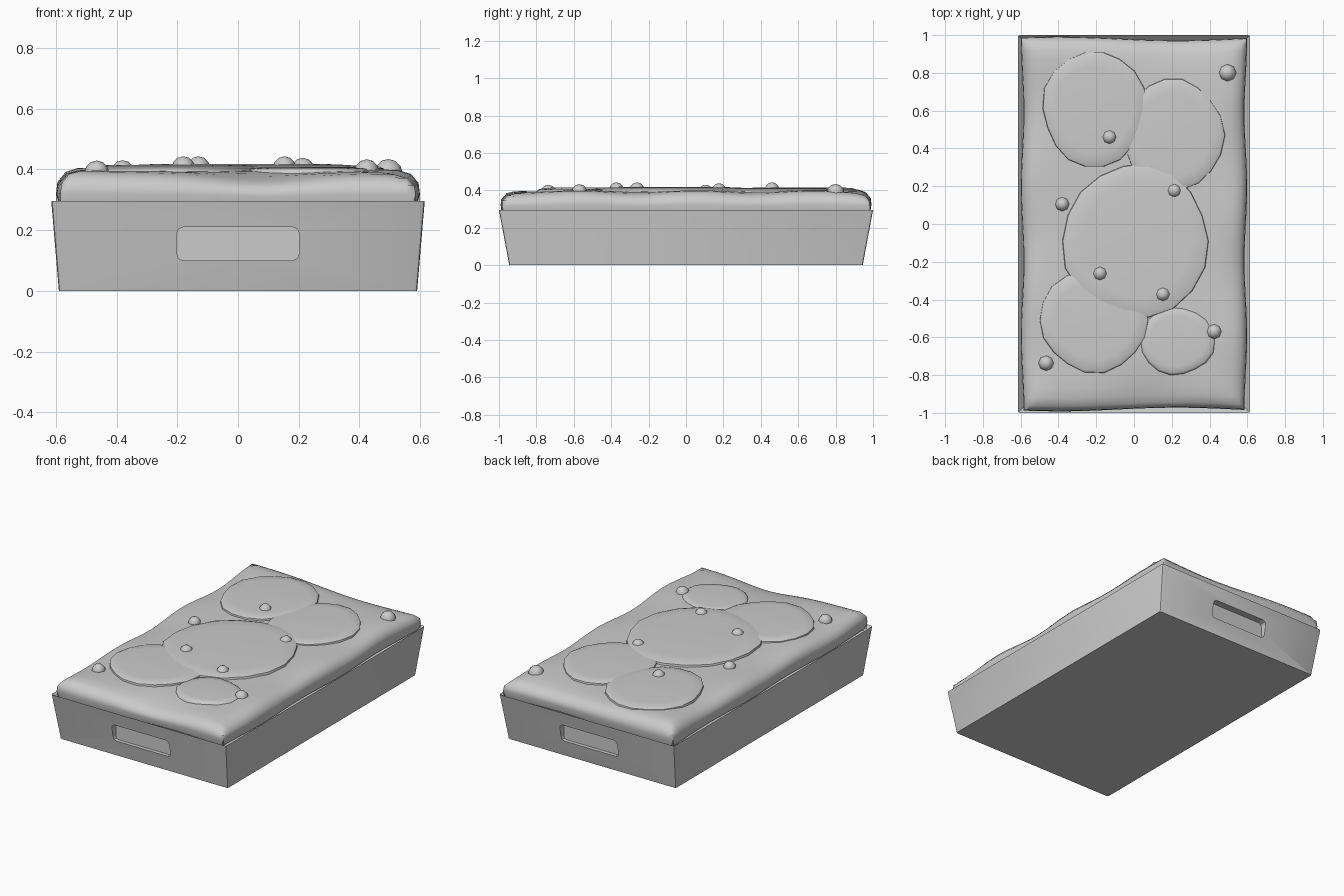
import bpy, bmesh, math
from mathutils import Vector

old = bpy.data.objects.get("Cube")
if old:
    bpy.data.objects.remove(old, do_unlink=True)

grey = bpy.data.materials.new("plain grey")
grey.use_nodes = True
colour = (0.6, 0.6, 0.6, 1)
grey.diffuse_color = colour
grey.node_tree.nodes["Principled BSDF"].inputs["Base Color"].default_value = colour


def finish(name, bm, angle=None):
    bmesh.ops.recalc_face_normals(bm, faces=bm.faces)
    mesh = bpy.data.meshes.new(name)
    bm.to_mesh(mesh)
    bm.free()
    mesh.materials.append(grey)
    ob = bpy.data.objects.new(name, mesh)
    bpy.context.collection.objects.link(ob)
    if angle:
        bpy.ops.object.select_all(action='DESELECT')
        bpy.context.view_layer.objects.active = ob
        ob.select_set(True)
        bpy.ops.object.shade_smooth_by_angle(angle=math.radians(angle))
    return ob


# Tapered tray with a thin rim and a shallow inner well
bm = bmesh.new()
bmesh.ops.create_cube(bm, size=2)
for v in bm.verts:
    top = v.co.z > 0
    v.co = Vector((v.co.x * (0.615 if top else 0.59),
                   v.co.y * (1.0 if top else 0.945), 0.295 if top else 0))
corners = [e for e in bm.edges if abs(e.verts[0].co.z - e.verts[1].co.z) > 0.1]
bmesh.ops.bevel(bm, geom=corners, offset=0.01, segments=2, profile=0.5, affect='EDGES')
lid = max(bm.faces, key=lambda f: f.calc_center_median().z)
bmesh.ops.inset_region(bm, faces=[lid], thickness=0.03)
bmesh.ops.translate(bm, verts=lid.verts, vec=(0, 0, -0.03))
tray = finish("tray", bm, 30)

# Grip recesses cut into both ends
for side, name in ((-1, "front"), (1, "back")):
    bm = bmesh.new()
    bmesh.ops.create_cube(bm, size=1)
    for v in bm.verts:
        v.co = Vector((v.co.x * 0.404, v.co.y * 0.1 + side * 0.99, v.co.z * 0.11 + 0.155))
    ends = [e for e in bm.edges if abs(e.verts[0].co.y - e.verts[1].co.y) > 0.05]
    bmesh.ops.bevel(bm, geom=ends, offset=0.022, segments=2, profile=0.5, affect='EDGES')
    cutter = finish(name + "_grip_cutter", bm)
    cutter.hide_render = True
    cutter.hide_set(True)
    cutter.display_type = 'WIRE'
    cut = tray.modifiers.new(name + " grip", 'BOOLEAN')
    cut.operation = 'DIFFERENCE'
    cut.solver = 'EXACT'
    cut.object = cutter

# Pillowy filling: a grid whose outer rows fold down and under
FOLD = ((0.012, 0.275), (0.0, 0.32), (0.004, 0.35), (0.03, 0.378), (0.07, 0.39), (0.12, 0.395))


def lines(half, inner):
    edge = [(half - inset, z) for inset, z in FOLD]
    limit = edge[-1][0]
    mid = [(-limit + 2 * limit * i / inner, FOLD[-1][1]) for i in range(1, inner)]
    return [(-p, z) for p, z in edge] + mid + edge[::-1]


def settle(x, y, z):
    lift = max(0, z - 0.3) / 0.095
    front = math.exp(-((x - 0.08) / 0.22) ** 2) * math.exp(-((y + 1) / 0.18) ** 2)
    back = math.cos(x * 5 + 2) * math.exp(-((y - 1) / 0.2) ** 2)
    flank = math.sin(y * 10 + x * 2) * min(1, abs(x / 0.55) ** 4)
    return Vector((x + 0.007 * math.sin(y * 8) * x / 0.6,
                   y + 0.01 * math.cos(x * 5 + 2) * y,
                   z + lift * (0.012 * back - 0.033 * front + 0.009 * flank)))


bm = bmesh.new()
columns, rows = lines(0.592, 14), lines(0.982, 24)
grid = [[bm.verts.new(settle(x, y, min(zx, zy))) for y, zy in rows] for x, zx in columns]
for a, b in zip(grid, grid[1:]):
    for j in range(len(rows) - 1):
        bm.faces.new((a[j], b[j], b[j + 1], a[j + 1]))
finish("filling", bm, 50)

# Flattened melted patches: centre, radii, top height
PATCHES = ((-0.21, 0.61, 0.275, 0.31, 0.415), (0.21, 0.47, 0.265, 0.3, 0.412),
           (0.01, -0.09, 0.39, 0.41, 0.417), (-0.21, -0.51, 0.29, 0.275, 0.414),
           (0.23, -0.62, 0.2, 0.18, 0.406))
SIDES = 18
for n, (cx, cy, rx, ry, top) in enumerate(PATCHES):
    bm = bmesh.new()
    rings = []
    for scale, z in ((1.0, 0.38), (0.985, top - 0.01), (0.93, top - 0.003), (0.75, top)):
        ring = []
        for i in range(SIDES):
            a = math.tau * i / SIDES
            r = scale * (1 + 0.025 * math.sin(3 * a + n * 2) + 0.015 * math.sin(5 * a + n))
            ring.append(bm.verts.new((cx + rx * r * math.cos(a), cy + ry * r * math.sin(a), z)))
        rings.append(ring)
    for a, b in zip(rings, rings[1:]):
        for i in range(SIDES):
            k = (i + 1) % SIDES
            bm.faces.new((a[i], a[k], b[k], b[i]))
    bm.faces.new(rings[-1])
    bm.faces.new(rings[0][::-1])
    finish("melted_patch_%d" % (n + 1), bm, 50)

# Small round toppings: position, height of centre, radius
BALLS = ((0.495, 0.8, 0.387, 0.047), (-0.13, 0.46, 0.405, 0.038), (-0.38, 0.105, 0.392, 0.038),
         (0.213, 0.177, 0.4, 0.038), (-0.18, -0.262, 0.405, 0.038), (0.153, -0.372, 0.405, 0.038),
         (0.424, -0.57, 0.392, 0.041), (-0.465, -0.737, 0.388, 0.041))
for n, (x, y, z, r) in enumerate(BALLS):
    bm = bmesh.new()
    bmesh.ops.create_uvsphere(bm, u_segments=8, v_segments=6, radius=r)
    bmesh.ops.translate(bm, verts=bm.verts, vec=(x, y, z))
    finish("topping_ball_%d" % (n + 1), bm, 60)
